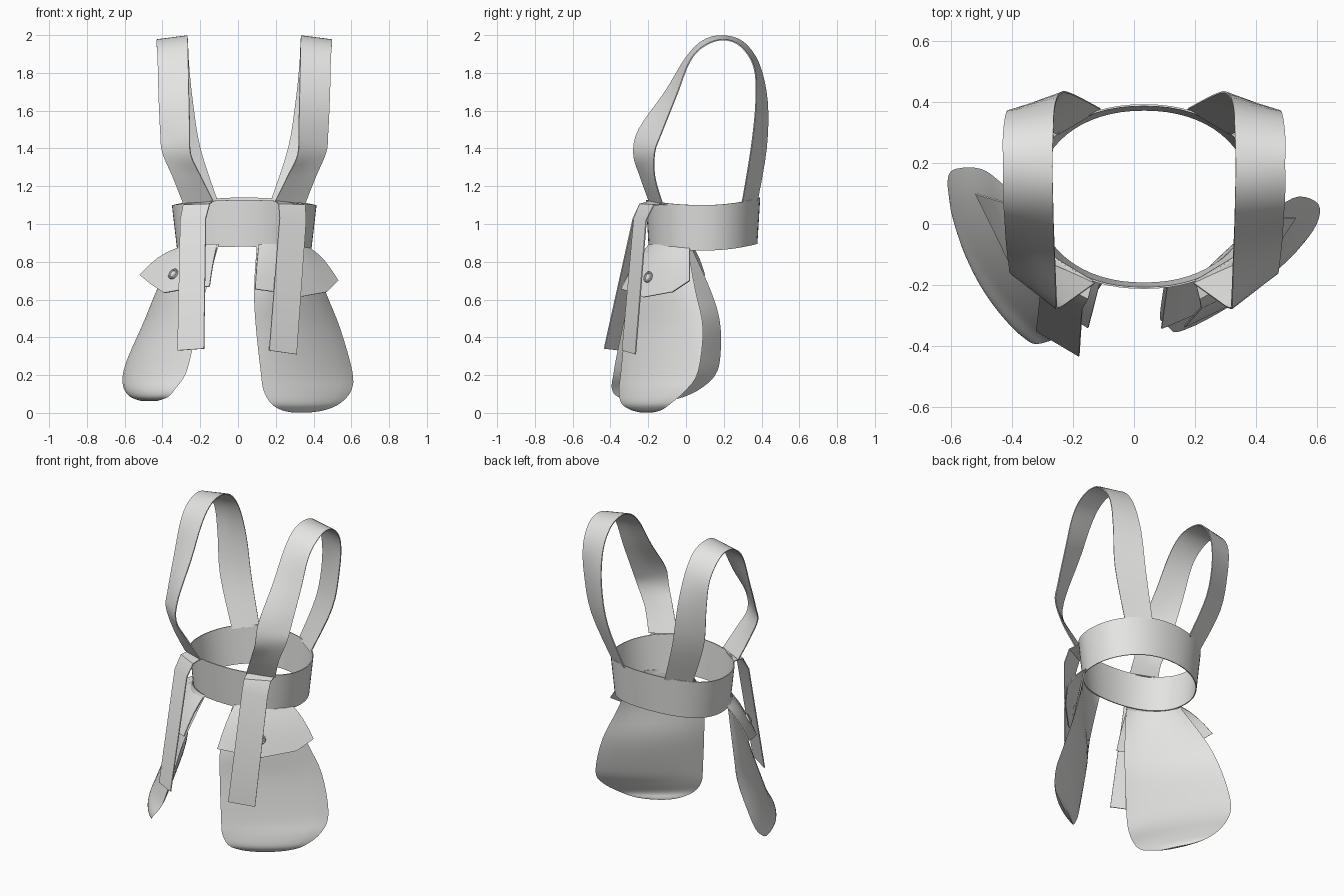
import bpy, bmesh, math
from mathutils import Vector

if "Cube" in bpy.data.objects:
    bpy.data.objects.remove(bpy.data.objects["Cube"])

CX, CY = 0.033, 0.09          # centre of the belt ring

cloth = bpy.data.materials.new("light grey cloth")
cloth.diffuse_color = (0.78, 0.78, 0.77, 1)
cloth.use_nodes = True
cloth.node_tree.nodes["Principled BSDF"].inputs["Base Color"].default_value = cloth.diffuse_color


def finish(name, verts, faces, thick=0.0, angle=40):
    me = bpy.data.meshes.new(name)
    me.from_pydata([tuple(v) for v in verts], [], faces)
    bm = bmesh.new()
    bm.from_mesh(me)
    bmesh.ops.remove_doubles(bm, verts=bm.verts, dist=0.0005)
    bmesh.ops.recalc_face_normals(bm, faces=bm.faces)
    bm.to_mesh(me)
    bm.free()
    me.materials.append(cloth)
    ob = bpy.data.objects.new(name, me)
    bpy.context.collection.objects.link(ob)
    bpy.ops.object.select_all(action='DESELECT')
    ob.select_set(True)
    bpy.context.view_layer.objects.active = ob
    if thick:
        m = ob.modifiers.new("thickness", 'SOLIDIFY')
        m.thickness, m.offset = thick, 0
        bpy.ops.object.modifier_apply(modifier=m.name)
    bpy.ops.object.shade_smooth_by_angle(angle=math.radians(angle))
    return ob


def smooth(rows, n=4):
    """Catmull-Rom through rows of numbers."""
    out = []
    for i in range(len(rows) - 1):
        a, b, c, d = (rows[min(max(i + k, 0), len(rows) - 1)] for k in (-1, 0, 1, 2))
        for s in range(n):
            t = s / n
            out.append([0.5 * (2*q + (r - p)*t + (2*p - 5*q + 4*r - w)*t*t + (3*q - p - 3*r + w)*t**3)
                        for p, q, r, w in zip(a, b, c, d)])
    return out + [list(rows[-1])]


def grid_faces(rows, cols, closed=False):
    m = cols if closed else cols - 1
    return [(i*cols + j, i*cols + (j + 1) % cols, (i + 1)*cols + (j + 1) % cols, (i + 1)*cols + j)
            for i in range(rows - 1) for j in range(m)]


def ribbon(name, rows, cols=4, thick=0.006, angle=40):
    """Sheet between two edges; each row holds both edge points."""
    verts = [Vector(r[:3]).lerp(Vector(r[3:]), j / (cols - 1)) for r in rows for j in range(cols)]
    return finish(name, verts, grid_faces(len(rows), cols), thick, angle)


# belt ring, flaring a little towards the top
N, H = 64, 5
verts = []
for i in range(H):
    h = i / (H - 1)
    for j in range(N):
        a = 2 * math.pi * j / N
        c, s = math.cos(a), math.sin(a)
        e = 2 / 2.15
        top = 1.1 + (0.04 if s > 0 else 0.027) * s * s
        low = 0.860 + (0.035 if s > 0 else 0.02) * s * s
        verts.append((CX + (0.352 + 0.028*h) * math.copysign(abs(c)**e, c),
                      CY + (0.285 + 0.015*h) * math.copysign(abs(s)**e, s),
                      low + (top - low) * h))
finish("belt", verts, grid_faces(H, N, True), 0.006)

# shoulder straps: outer edge, inner edge, from the back over the top to the front
strap = [(-.25, .295, 1.10, -.11, .378, 1.125), (-.37, .345, 1.4, -.20, .425, 1.4),
         (-.405, .37, 1.65, -.24, .43, 1.65), (-.42, .36, 1.83, -.26, .385, 1.85),
         (-.43, .29, 1.94, -.265, .30, 1.965), (-.43, .20, 1.975, -.268, .19, 1.996),
         (-.43, .10, 1.945, -.266, .09, 1.97), (-.425, .02, 1.86, -.264, 0, 1.88),
         (-.42, -.05, 1.68, -.26, -.11, 1.70), (-.41, -.13, 1.48, -.255, -.25, 1.50),
         (-.40, -.165, 1.38, -.25, -.277, 1.37), (-.345, -.165, 1.25, -.20, -.245, 1.26),
         (-.29, -.125, 1.11, -.13, -.195, 1.12)]
ribbon("shoulder_strap_left", smooth(strap))
ribbon("shoulder_strap_right",
       smooth([(2*CX - r[0], r[1], r[2], 2*CX - r[3], r[4], r[5]) for r in strap]))

# hanging straps folded over the belt's top edge
ribbon("hanging_strap_left", [(-.275, -.10, 1.105, -.135, -.185, 1.122), (-.29, -.17, 1.10, -.15, -.245, 1.105),
                              (-.305, -.21, 1.02, -.17, -.28, 1.03), (-.32, -.35, .33, -.18, -.433, .34)], 2, .006, 25)
ribbon("hanging_strap_right", [(.20, -.185, 1.122, .34, -.10, 1.105), (.215, -.245, 1.105, .355, -.17, 1.10),
                               (.22, -.275, 1.03, .36, -.21, 1.02), (.165, -.337, .33, .31, -.267, .31)], 2, .006, 25)


def pouch(name, rows, cols=13):
    """Rows: z, edge a (x, y), edge b (x, y), outer bulge, inner bulge."""
    rows = smooth(rows)
    verts = []
    for z, ax, ay, bx, by, outer, inner in rows:
        a, b = Vector((ax, ay, z)), Vector((bx, by, z))
        d = (b - a).normalized()
        n = Vector((d.y, -d.x, 0))
        path = [(j / (cols - 1), outer) for j in range(cols)]
        path += [(j / (cols - 1), inner) for j in range(cols - 2, 0, -1)]
        verts += [a.lerp(b, t) + n * k * max(0, math.sin(math.pi*t))**0.75 for t, k in path]
    ring = 2 * cols - 2
    faces = grid_faces(len(rows), ring, True)
    faces += [tuple(range(ring)), tuple(range((len(rows) - 1)*ring, len(rows)*ring))]
    finish(name, verts, faces, 0, 50)


# pouches hanging from the belt
pouch("pouch_right", [(.895, .10, -.19, .37, .005, .055, .050), (.65, .085, -.30, .46, .05, .05, .0),
                      (.45, .095, -.322, .54, .09, .045, -.03), (.22, .12, -.345, .605, .065, .04, -.03),
                      (.12, .135, -.355, .60, 0, .035, -.025), (.05, .175, -.342, .54, -.08, .025, -.015),
                      (.015, .23, -.29, .46, -.13, .015, -.01), (.002, .29, -.24, .38, -.18, .004, -.004)])
pouch("pouch_left", [(.895, -.31, .02, -.10, -.19, .05, .045), (.65, -.43, .13, -.17, -.29, .05, .0),
                     (.48, -.50, .18, -.21, -.33, .052, -.03), (.30, -.58, .182, -.25, -.368, .06, -.03),
                     (.20, -.61, .155, -.28, -.385, .062, -.025), (.13, -.605, .08, -.33, -.393, .052, -.02),
                     (.085, -.57, -.01, -.37, -.36, .035, -.01), (.062, -.51, -.10, -.43, -.26, .01, -.004)])


def flap(side, top, low):
    """Flap sheet from the belt line to a pointed lower edge, with a button."""
    top, low = [Vector(p) for p in top], [Vector(p) for p in low]
    rows = 5
    verts = [t.lerp(l, i / (rows - 1)) + Vector((0, 0, .02 * math.sin(math.pi * i / (rows - 1))))
             for i in range(rows) for t, l in zip(top, low)]
    finish("flap_" + side, verts, grid_faces(rows, len(top)), 0.006)
    # button: domed disc with a raised rim
    mid = top[2].lerp(low[2], 0.68) + Vector((0, 0, .018))
    n = (low[3] - low[1]).cross(low[2] - top[2]).normalized()
    if n.y > 0:
        n.negate()
    rot = n.to_track_quat('Z', 'Y')
    prof = [(.030, -.006), (.030, .010), (.026, .014), (.021, .013), (.018, .008), (.012, .011), (.0001, .012)]
    k = 20
    pts = [mid + rot @ Vector((r*math.cos(2*math.pi*j/k), r*math.sin(2*math.pi*j/k), z))
           for r, z in prof for j in range(k)]
    finish("button_" + side, pts, grid_faces(len(prof), k, True))


flap("right",
     [(.11, -.195, .89), (.19, -.18, .89), (.27, -.137, .885), (.34, -.065, .88), (.383, .02, .87)],
     [(.09, -.342, .655), (.20, -.295, .64), (.315, -.225, .612), (.47, -.07, .64), (.53, .02, .70)])
flap("left",
     [(-.325, .04, .87), (-.29, -.045, .88), (-.235, -.11, .885), (-.17, -.16, .89), (-.11, -.185, .89)],
     [(-.52, .10, .73), (-.46, -.02, .68), (-.39, -.165, .635), (-.28, -.26, .655), (-.15, -.34, .67)])
